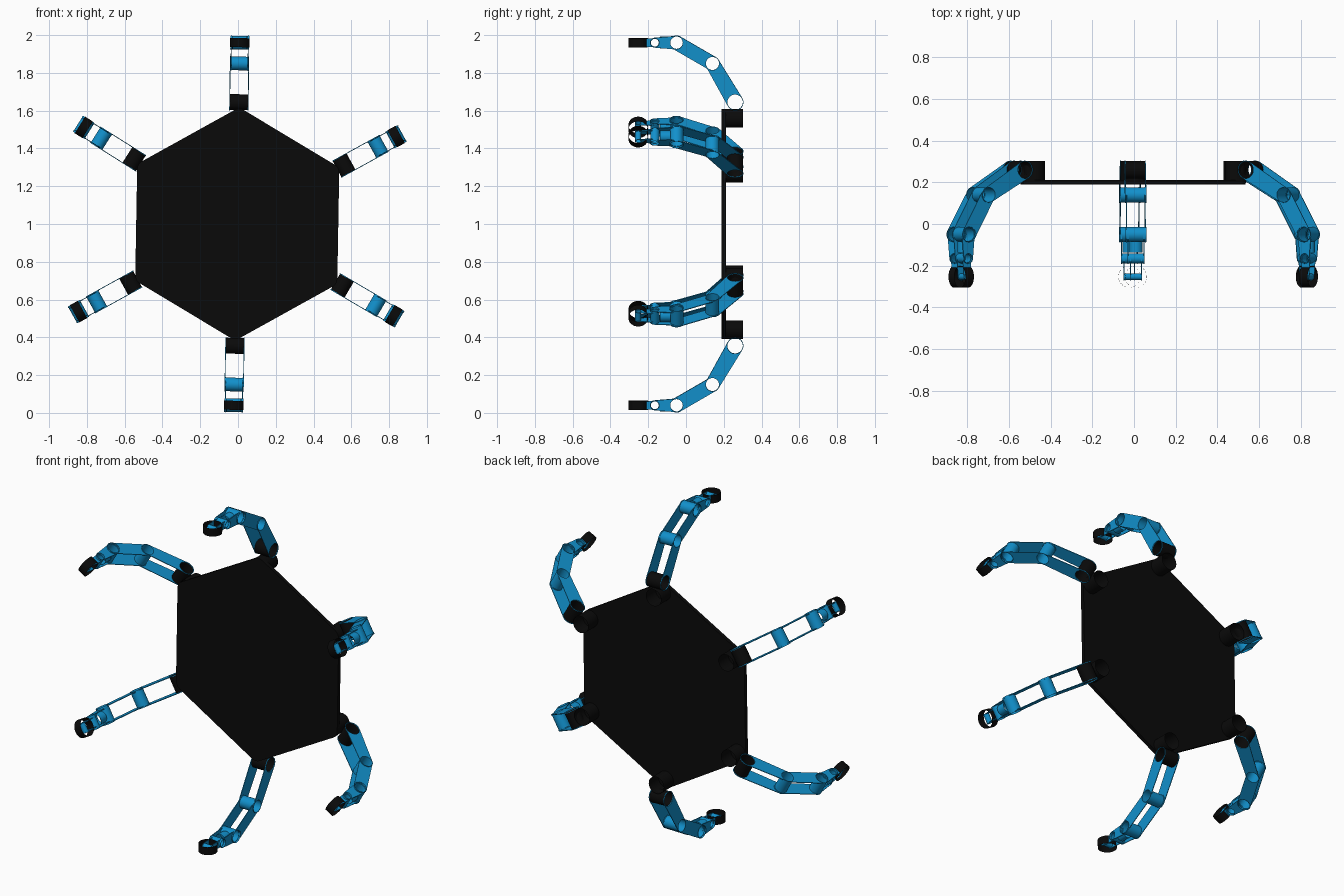
import bpy, bmesh, math
from mathutils import Matrix, Vector
from mathutils.geometry import convex_hull_2d

if "Cube" in bpy.data.objects:
    bpy.data.objects.remove(bpy.data.objects["Cube"])


def material(name, rgb):
    m = bpy.data.materials.new(name)
    m.diffuse_color = (*rgb, 1)
    m.use_nodes = True
    m.node_tree.nodes["Principled BSDF"].inputs["Base Color"].default_value = m.diffuse_color
    return m


BLUE = material("blue", (0.006, 0.28, 0.60))
BLACK = material("black", (0.003, 0.003, 0.003))


def circle(c, r, n=32):
    return [(c[0] + r * math.cos(2 * math.pi * i / n),
             c[1] + r * math.sin(2 * math.pi * i / n)) for i in range(n)]


def hull_plate(name, discs, half, mat, holes=()):
    """Flat plate wrapped around discs (centre, radius), with round holes."""
    pts = [Vector(p) for c, r in discs for p in circle(c, r)]
    outline = [pts[i] for i in convex_hull_2d(pts)]
    cu = bpy.data.curves.new(name, 'CURVE')
    cu.dimensions, cu.fill_mode, cu.extrude = '2D', 'BOTH', half
    for loop in [outline] + [circle(c, r) for c, r in holes]:
        sp = cu.splines.new('POLY')
        sp.points.add(len(loop) - 1)
        for p, q in zip(sp.points, loop):
            p.co = (q[0], q[1], 0, 1)
        sp.use_cyclic_u = True
    tmp = bpy.data.objects.new(name + "_outline", cu)
    bpy.context.collection.objects.link(tmp)
    dg = bpy.context.evaluated_depsgraph_get()
    me = bpy.data.meshes.new_from_object(tmp.evaluated_get(dg))
    bpy.data.objects.remove(tmp)
    me.materials.clear()
    me.materials.append(mat)
    return me


def tube(name, centre, r, half, axis, mat):
    """Open-ended cylinder along a local axis."""
    rot = {'X': Matrix.Rotation(math.pi / 2, 4, 'Y'),
           'Y': Matrix.Rotation(math.pi / 2, 4, 'X'),
           'Z': Matrix()}[axis]
    bm = bmesh.new()
    bmesh.ops.create_cone(bm, cap_ends=False, segments=32, radius1=r, radius2=r,
                          depth=2 * half, matrix=Matrix.Translation(centre) @ rot)
    for f in bm.faces:
        f.smooth = True
    me = bpy.data.meshes.new(name)
    bm.to_mesh(me)
    bm.free()
    me.materials.append(mat)
    return me


def place(name, me, mat):
    ob = bpy.data.objects.new(name, me)
    bpy.context.collection.objects.link(ob)
    ob.matrix_world = mat


# Leg profile: x is distance from the body centre, y is depth, z is sideways
HUB, KNEE, ANKLE = (0.645, 0.26), (0.85, 0.14), (0.96, -0.05)
WRIST, FOOT = (0.96, -0.165), (0.96, -0.253)
HUB_R, JOINT_R, WRIST_R = 0.042, 0.036, 0.024


def link(name, a, ra, b, rb):
    return hull_plate(name, [(a, ra), (b, rb)], 0.002, BLUE,
                      [(a, ra - 0.003), (b, rb - 0.003)])


upper = link("upper_link", HUB, HUB_R + 0.002, KNEE, JOINT_R + 0.002)
lower = link("lower_link", KNEE, JOINT_R + 0.002, ANKLE, JOINT_R + 0.002)
fork = link("wrist_fork", ANKLE, JOINT_R, WRIST, WRIST_R + 0.002)
finger = link("foot_fork", WRIST, WRIST_R, FOOT, 0.018)

# Pairs of side plates: mesh and sideways offset
plates = [(upper, 0.049), (lower, 0.045), (fork, 0.038), (finger, 0.026)]

# Tubes at each joint
tubes = [
    tube("shoulder_motor", (0.56, 0.25, 0), 0.05, 0.053, 'Y', BLACK),
    tube("hub_tube", (*HUB, 0), HUB_R, 0.047, 'Z', BLACK),
    tube("knee_tube", (*KNEE, 0), JOINT_R, 0.05, 'Z', BLUE),
    tube("ankle_tube", (*ANKLE, 0), JOINT_R, 0.05, 'Z', BLUE),
    tube("wrist_motor", (0.96, -0.11, 0), 0.032, 0.027, 'Y', BLUE),
    tube("wrist_tube", (*WRIST, 0), WRIST_R, 0.04, 'Z', BLUE),
    tube("foot_tube", (*FOOT, 0), 0.016, 0.026, 'Z', BLUE),
    tube("foot_ring", (*FOOT, 0), 0.052, 0.024, 'X', BLACK),
]

# Six legs around the body
centre = Matrix.Translation((-0.004, 0, 1))
for k, deg in enumerate((28.8, 89.2, 147.8, 208.9, 268.9, -30.4)):
    m = centre @ Matrix.Rotation(-math.radians(deg), 4, 'Y')
    for me in tubes:
        place(f"{me.name}_{k + 1}", me, m)
    for me, off in plates:
        for s, side in ((1, "a"), (-1, "b")):
            place(f"{me.name}_{k + 1}{side}", me, m @ Matrix.Translation((0, 0, s * off)))

# Body plate wrapped around the six shoulder motors
corners = [math.radians(29 + 60 * k) for k in range(6)]
body = hull_plate("body_plate", [((0.56 * math.cos(a), 0.56 * math.sin(a)), 0.05)
                                 for a in corners], 0.011, BLACK)
place("body_plate", body, centre @ Matrix.Translation((0, 0.2, 0))
      @ Matrix.Rotation(math.pi / 2, 4, 'X'))
